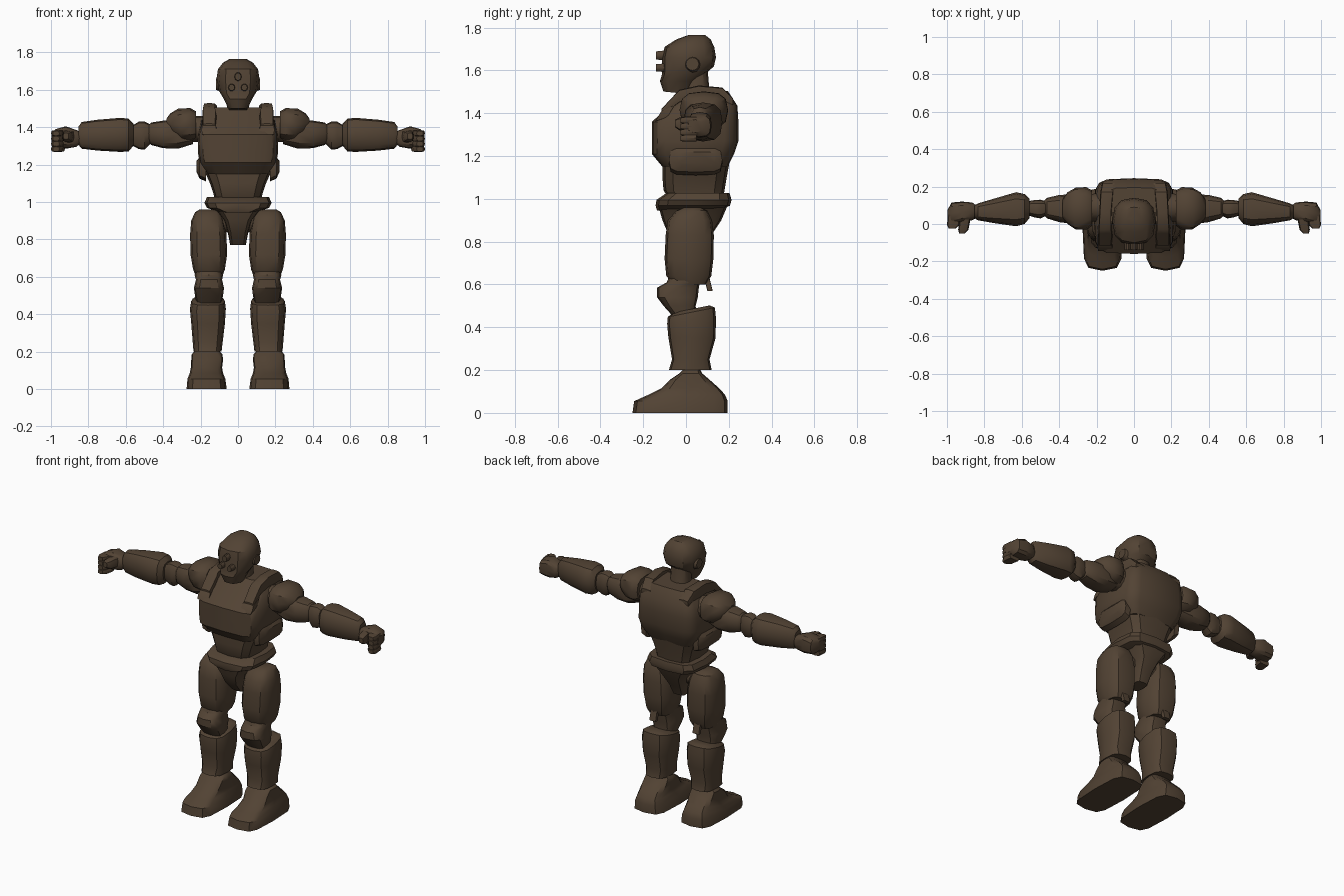
import bpy, bmesh, math
from mathutils import Vector

brown = bpy.data.materials.new("dark brown")
brown.diffuse_color = (0.085, 0.056, 0.034, 1)


def loft(name, axis, sections, e=3.0, n=12, mirror=False, angle=35):
    """Skin rounded sections (t, u0, u1, v0, v1[, tilt]) strung along an axis."""
    bm = bmesh.new()
    rings = []
    for s in sections:
        t, u0, u1, v0, v1 = s[:5]
        tilt = s[5] if len(s) > 5 else 0
        ring = []
        for i in range(n):
            a = 2 * math.pi * i / n
            c, d = math.cos(a), math.sin(a)
            u = (u0 + u1) / 2 + (u1 - u0) / 2 * math.copysign(abs(c) ** (2 / e), c)
            dv = (v1 - v0) / 2 * math.copysign(abs(d) ** (2 / e), d)
            v, w = (v0 + v1) / 2 + dv, t + tilt * dv
            co = {'x': (w, u, v), 'y': (u, w, v), 'z': (u, v, w)}[axis]
            ring.append(bm.verts.new(Vector(co)))
        rings.append(ring)
    for a, b in zip(rings, rings[1:]):
        for i in range(n):
            j = (i + 1) % n
            bm.faces.new((a[i], a[j], b[j], b[i]))
    bm.faces.new(rings[0])
    bm.faces.new(rings[-1])
    bmesh.ops.recalc_face_normals(bm, faces=bm.faces)
    me = bpy.data.meshes.new(name)
    bm.to_mesh(me)
    bm.free()
    me.materials.append(brown)
    ob = bpy.data.objects.new(name, me)
    bpy.context.collection.objects.link(ob)
    bpy.ops.object.select_all(action='DESELECT')
    ob.select_set(True)
    bpy.context.view_layer.objects.active = ob
    bpy.ops.object.shade_smooth_by_angle(angle=math.radians(angle))
    if mirror:
        ob.modifiers.new("mirror", 'MIRROR')
    return ob


# Head, neck and sensors
loft("head", 'z', [(1.495, -.05, .05, -.105, .02, -.1), (1.55, -.075, .075, -.122, .05),
                   (1.60, -.105, .105, -.112, .13, .15), (1.66, -.115, .115, -.112, .14),
                   (1.71, -.107, .107, -.1, .132), (1.745, -.08, .08, -.045, .115),
                   (1.765, -.045, .045, .01, .09)], e=2.6)
loft("neck", 'z', [(1.42, -.075, .075, -.02, .13), (1.50, -.06, .06, -.01, .11),
                   (1.62, -.06, .06, 0, .1)], e=2.4)
loft("brow_sensor", 'y', [(-.14, -.017, .017, 1.65, 1.69), (-.09, -.02, .02, 1.645, 1.695)], e=2, n=10)
loft("eye_sensor", 'y', [(-.14, .018, .05, 1.595, 1.63), (-.08, .014, .054, 1.59, 1.635)],
     e=2, n=10, mirror=True)
loft("ear_disc", 'x', [(.09, -.01, .07, 1.59, 1.67), (.118, 0, .06, 1.6, 1.66)], e=2, mirror=True)

# Torso
loft("chest", 'z', [(1.15, -.165, .165, -.11, .195), (1.21, -.205, .205, -.16, .225),
                    (1.27, -.215, .215, -.16, .245), (1.36, -.212, .212, -.16, .245),
                    (1.435, -.2, .2, -.075, .24), (1.505, -.14, .14, 0, .195)], e=5, n=16)
loft("rib_guard", 'x', [(.17, -.08, .17, 1.11, 1.22), (.205, -.08, .17, 1.125, 1.24),
                        (.222, -.04, .14, 1.16, 1.22)], e=4, mirror=True)
loft("shoulder_strap", 'y', [(-.115, .12, .19, 1.37, 1.42), (-.06, .115, .19, 1.42, 1.49, .3),
                             (-.03, .12, .19, 1.45, 1.51), (.06, .12, .185, 1.46, 1.53),
                             (.17, .11, .18, 1.45, 1.52), (.22, .1, .17, 1.4, 1.47)],
     e=6, n=8, mirror=True)
loft("strap_buckle", 'y', [(-.13, .115, .195, 1.36, 1.41, .6), (-.07, .115, .195, 1.38, 1.44, .6)],
     e=8, n=8, mirror=True)
loft("abdomen", 'z', [(.98, -.12, .12, -.07, .17), (1.04, -.13, .13, -.105, .18),
                      (1.10, -.15, .15, -.11, .19), (1.18, -.185, .185, -.11, .205)], e=3.5)

# Pelvis
loft("belt", 'z', [(.945, -.09, .09, -.135, .15), (.968, -.165, .165, -.142, .205),
                   (.995, -.18, .18, -.138, .213), (1.028, -.165, .165, -.09, .203)], e=3.6)
loft("crotch_guard", 'z', [(.77, -.042, .042, -.02, .09), (.84, -.055, .055, -.085, .125),
                           (.90, -.075, .075, -.11, .165), (.97, -.13, .13, -.13, .195)], e=4)
loft("hip_joint", 'x', [(.03, -.03, .09, .84, .95), (.16, -.04, .1, .83, .96)], e=2, mirror=True)

# Legs
loft("thigh", 'z', [(.60, .085, .225, -.06, .095), (.64, .07, .24, -.092, .118),
                    (.72, .058, .254, -.1, .128), (.83, .062, .256, -.095, .13),
                    (.90, .075, .25, -.085, .122), (.945, .09, .23, -.045, .1),
                    (.96, .12, .205, -.01, .07)], e=3, mirror=True)
loft("knee", 'z', [(.45, .09, .22, -.06, .05), (.50, .08, .23, -.105, .045),
                   (.54, .075, .236, -.135, .055), (.585, .085, .225, -.135, .06),
                   (.61, .08, .232, -.09, .065), (.66, .095, .215, -.07, .06)], e=3, mirror=True)
loft("knee_strut", 'z', [(.57, .13, .18, .1, .125), (.65, .13, .18, .08, .105)], e=6, n=8, mirror=True)
loft("shin", 'z', [(.20, .088, .238, -.08, .12), (.25, .082, .242, -.065, .11),
                   (.35, .07, .25, -.082, .138), (.43, .065, .257, -.088, .14, .12),
                   (.47, .07, .25, -.085, .135, .2), (.485, .09, .23, -.06, .11, .2)],
     e=3, mirror=True)
loft("foot", 'z', [(0, .06, .275, -.25, .195), (.055, .068, .27, -.242, .195),
                   (.085, .08, .258, -.175, .182), (.115, .085, .252, -.115, .155),
                   (.155, .08, .25, -.075, .11), (.185, .083, .248, -.03, .075),
                   (.215, .11, .22, .0, .06)], e=4, mirror=True)

# Arms
loft("shoulder_joint", 'x', [(.16, .01, .17, 1.32, 1.46), (.3, .02, .15, 1.32, 1.46)], e=2, mirror=True)
loft("shoulder_guard", 'x', [(.225, -.01, .18, 1.335, 1.485), (.255, -.03, .197, 1.325, 1.502),
                             (.31, -.03, .195, 1.33, 1.5, .1), (.355, 0, .17, 1.36, 1.475, .1),
                             (.383, .035, .13, 1.39, 1.445)], e=2.8, mirror=True)
loft("upper_arm", 'x', [(.24, .02, .14, 1.31, 1.42), (.32, .0, .16, 1.285, 1.44),
                        (.40, .01, .155, 1.288, 1.435), (.465, .03, .14, 1.305, 1.425),
                        (.48, .045, .125, 1.325, 1.41)], e=2.8, mirror=True)
loft("elbow", 'x', [(.46, .05, .12, 1.32, 1.41), (.50, .03, .13, 1.28, 1.43),
                    (.53, .035, .128, 1.283, 1.43), (.58, .05, .12, 1.31, 1.4)], e=2.8, mirror=True)
loft("forearm", 'x', [(.56, .03, .135, 1.3, 1.42), (.585, .0, .16, 1.27, 1.446),
                      (.63, -.012, .17, 1.268, 1.45), (.75, .005, .135, 1.275, 1.44),
                      (.835, .02, .11, 1.285, 1.428), (.852, .03, .1, 1.305, 1.405)],
     e=2.8, mirror=True)

# Fists
loft("palm", 'x', [(.83, .04, .09, 1.32, 1.37), (.865, .02, .115, 1.295, 1.385),
                   (.92, .01, .12, 1.285, 1.405), (.975, .0, .115, 1.29, 1.39),
                   (.997, .01, .075, 1.31, 1.37)], e=3, mirror=True)
for k in range(4):
    z = 1.27 + k * .028
    loft("finger", 'y', [(-.025, .955, .99, z, z + .026), (-.005, .935, 1.0, z - .003, z + .03),
                         (.05, .925, .995, z - .003, z + .03)], e=4, n=8, mirror=True)
loft("thumb", 'y', [(-.052, .905, .935, 1.335, 1.37), (-.03, .885, .94, 1.32, 1.38),
                    (.05, .87, .93, 1.315, 1.385)], e=3, n=8, mirror=True)
